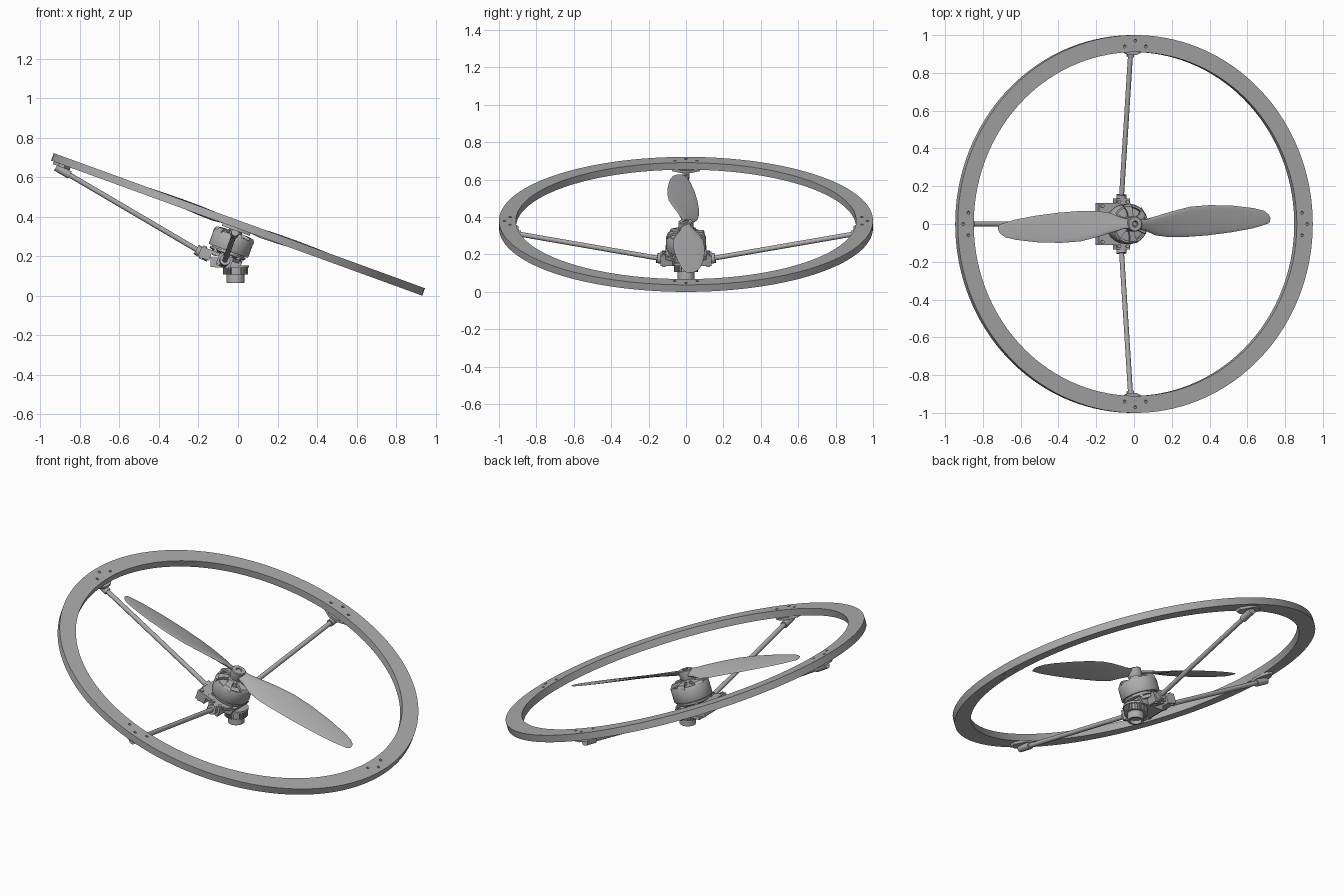
import bpy
import bmesh
from math import sin, cos, tan, pi, radians
from mathutils import Matrix, Vector

cube = bpy.data.objects.get("Cube")
if cube:
    bpy.data.objects.remove(cube, do_unlink=True)

grey = bpy.data.materials.new("mid_grey")
grey.use_nodes = True
GREY = (0.42, 0.42, 0.42, 1)
grey.diffuse_color = GREY
grey.node_tree.nodes["Principled BSDF"].inputs["Base Color"].default_value = GREY

# Tilted frame shared by the ring, arms, motor and propeller
TILT = Matrix.Translation((0, 0, 0.361)) @ Matrix.Rotation(radians(20), 4, 'Y')
WORLD = Matrix.Identity(4)


def turn(deg):
    return Matrix.Rotation(radians(deg), 4, 'Z')


def smooth(me):
    """Smooth shading with sharp edges kept."""
    bm = bmesh.new()
    bm.from_mesh(me)
    for f in bm.faces:
        f.smooth = True
    for e in bm.edges:
        e.smooth = e.calc_face_angle(0) < radians(32)
    bm.to_mesh(me)
    bm.free()


def add(name, bm, matrix):
    bmesh.ops.recalc_face_normals(bm, faces=bm.faces)
    me = bpy.data.meshes.new(name)
    bm.to_mesh(me)
    bm.free()
    me.transform(matrix)
    me.materials.append(grey)
    smooth(me)
    ob = bpy.data.objects.new(name, me)
    bpy.context.collection.objects.link(ob)
    return ob


def loft(bm, rings, closed=False):
    """Skin loops of points; cap the ends or join last to first."""
    loops = [[bm.verts.new(p) for p in ring] for ring in rings]
    n = len(loops[0])
    pairs = list(zip(loops, loops[1:]))
    if closed:
        pairs.append((loops[-1], loops[0]))
    else:
        bm.faces.new(loops[0])
        bm.faces.new(loops[-1])
    for a, b in pairs:
        for i in range(n):
            j = (i + 1) % n
            bm.faces.new((a[i], a[j], b[j], b[i]))


def lathe(name, profile, matrix, seg=48, closed=False):
    bm = bmesh.new()
    angles = [2 * pi * i / seg for i in range(seg)]
    loft(bm, [[(r * cos(a), r * sin(a), z) for a in angles] for r, z in profile], closed)
    return add(name, bm, matrix)


def prism(name, outline, z0, z1, matrix):
    bm = bmesh.new()
    loft(bm, [[(x, y, z) for x, y in outline] for z in (z0, z1)])
    return add(name, bm, matrix)


def box(name, centre, size, matrix):
    bm = bmesh.new()
    bmesh.ops.create_cube(bm, size=1)
    bmesh.ops.scale(bm, vec=size, verts=bm.verts)
    bmesh.ops.translate(bm, vec=centre, verts=bm.verts)
    return add(name, bm, matrix)


def rod(name, p, q, r, matrix, seg=20):
    p, q = Vector(p), Vector(q)
    aim = Matrix.Translation(p) @ (q - p).to_track_quat('Z', 'Y').to_matrix().to_4x4()
    return lathe(name, [(r, 0), (r, (q - p).length)], matrix @ aim, seg)


# Outer ring with four groups of three bolt holes
ring = lathe("guard_ring", [(0.91, -0.02), (1, -0.02), (1, 0.02), (0.91, 0.02)],
             TILT, 144, closed=True)
HOLES = [(0.97, 0), (0.94, 0.06), (0.94, -0.06)]
bm = bmesh.new()
for quarter in range(4):
    for x, y in HOLES:
        spot = turn(90 * quarter) @ Matrix.Translation((x, y, 0))
        bmesh.ops.create_cone(bm, cap_ends=True, segments=12, radius1=0.008,
                              radius2=0.008, depth=0.1, matrix=spot)
cutter = add("hole_cutter", bm, TILT)
cutter.hide_render = True
cut = ring.modifiers.new("holes", 'BOOLEAN')
cut.operation = 'DIFFERENCE'
cut.solver = 'EXACT'
cut.object = cutter
drilled = bpy.data.meshes.new_from_object(
    ring.evaluated_get(bpy.context.evaluated_depsgraph_get()))
ring.modifiers.clear()
ring.data = drilled
smooth(drilled)
bpy.data.objects.remove(cutter, do_unlink=True)

# Three support arms with feet under the ring and sockets at the hub
FOOT = [(0.895, -0.025), (0.925, -0.075), (0.955, -0.075), (0.985, -0.02),
        (0.985, 0.02), (0.955, 0.075), (0.925, 0.075), (0.895, 0.025)]
inner, outer = Vector((0.08, 0, -0.205)), Vector((0.965, 0, -0.042))
for side, deg in (("back", 90), ("right", 180), ("front", 270)):
    M = TILT @ turn(deg)
    rod(side + "_arm", inner, outer, 0.013, M)
    rod(side + "_hub_socket", inner, inner.lerp(outer, 0.085), 0.027, M)
    rod(side + "_ring_socket", inner.lerp(outer, 0.91), outer, 0.02, M)
    prism(side + "_foot", FOOT, -0.034, -0.02, M)
    width = 0.22 if side == "right" else 0.075
    box(side + "_clamp", (0.105, 0, -0.195), (0.06, width, 0.055), M)
    for s in (-1, 1):
        y = s * (width / 2 - 0.014)
        rod(side + "_clamp_screw", (0.118, y, -0.23), (0.118, y, -0.16), 0.01, M, 12)

# Mount plate under the motor and the wedge that levels the base
prism("mount_plate", [(-0.13, -0.09), (-0.09, -0.11), (0.04, -0.11), (0.085, -0.06),
                      (0.085, 0.06), (0.04, 0.11), (-0.09, 0.11), (-0.13, 0.09)],
      -0.185, -0.168, TILT)
STAND = Matrix.Rotation(pi / 2, 4, 'X')
prism("wedge_block", [(-0.14, 0.195), (-0.14, 0.145), (0, 0.139), (0.02, 0.165), (0, 0.185)],
      -0.075, 0.075, STAND)
for x in (-0.06, 0.06):
    for y in (-0.065, 0.065):
        rod("mount_screw", (x, y, -0.19), (x, y, -0.155), 0.011, TILT, 12)

# Toothed collar and level foot beneath
BASE = Matrix.Translation((-0.012, 0, 0))
TEETH = 28
gear = []
for i in range(TEETH):
    for k, r in ((0, 0.056), (0.5, 0.056), (0.5, 0.063), (1, 0.063)):
        a = 2 * pi * (i + k) / TEETH
        gear.append((r * cos(a), r * sin(a)))
prism("toothed_collar", gear, 0.107, 0.142, BASE)
lathe("collar_flange", [(0.067, 0.142), (0.067, 0.154)], BASE)
lathe("base_foot", [(0.032, 0.065), (0.043, 0.065), (0.045, 0.068), (0.045, 0.108),
                    (0.032, 0.108)], BASE, closed=True)
lathe("base_core", [(0.034, 0.085), (0.034, 0.15)], BASE)

# Motor: base, stator, rotating bell and curved top spokes
lathe("motor_base", [(0.07, -0.17), (0.095, -0.158), (0.095, -0.148), (0.06, -0.148)], TILT)
lathe("stator", [(0.088, -0.15), (0.088, -0.075), (0.05, -0.07)], TILT)
lathe("motor_bell", [(0.092, -0.143), (0.103, -0.143), (0.106, -0.138), (0.106, -0.072),
                     (0.1, -0.058), (0.09, -0.058)], TILT, 64, closed=True)
lathe("bell_hub", [(0.042, -0.075), (0.042, -0.045), (0.034, -0.036), (0.02, -0.036)], TILT)
for i in range(6):
    M = TILT @ turn(60 * i + 30)
    bm = bmesh.new()
    loft(bm, [[(r, y - w, z), (r, y + w, z), (r, y + w, z - 0.015), (r, y - w, z - 0.015)]
              for r, y, w, z in ((0.03, 0, 0.014, -0.041), (0.065, 0.007, 0.015, -0.041),
                                 (0.092, 0.016, 0.022, -0.046), (0.1, 0.018, 0.024, -0.058))])
    add("bell_spoke", bm, M)

# Propeller: hub and two twisted blades
lathe("propeller_hub", [(0.016, -0.036), (0.034, -0.036), (0.04, -0.02), (0.04, 0.014),
                        (0.036, 0.018), (0.016, 0.018)], TILT, closed=True)
lathe("propeller_shaft", [(0.012, -0.06), (0.012, 0.014)], TILT, 20)
# span, leading edge, trailing edge, pitch, half thickness
STATIONS = [(0.02, 0.022, -0.026, 25, 0.012), (0.07, 0.028, -0.036, 25, 0.012),
            (0.13, 0.045, -0.06, 22, 0.01), (0.21, 0.068, -0.07, 18, 0.008),
            (0.31, 0.092, -0.068, 14, 0.007), (0.42, 0.1, -0.06, 12, 0.006),
            (0.55, 0.097, -0.044, 10, 0.005), (0.67, 0.084, -0.023, 9, 0.004),
            (0.73, 0.07, -0.006, 8, 0.003), (0.757, 0.05, 0.003, 8, 0.002),
            (0.766, 0.034, 0.013, 8, 0.001)]
for side, deg in (("left", 0), ("right", 180)):
    bm = bmesh.new()
    rings = []
    for span, lead, trail, pitch, thick in STATIONS:
        loop = []
        for i in range(16):
            a = 2 * pi * i / 16
            y = (lead + trail) / 2 + (lead - trail) / 2 * cos(a)
            loop.append((span, y, y * tan(radians(pitch)) + thick * sin(a)))
        rings.append(loop)
    loft(bm, rings)
    add(side + "_blade", bm, TILT @ turn(deg))
